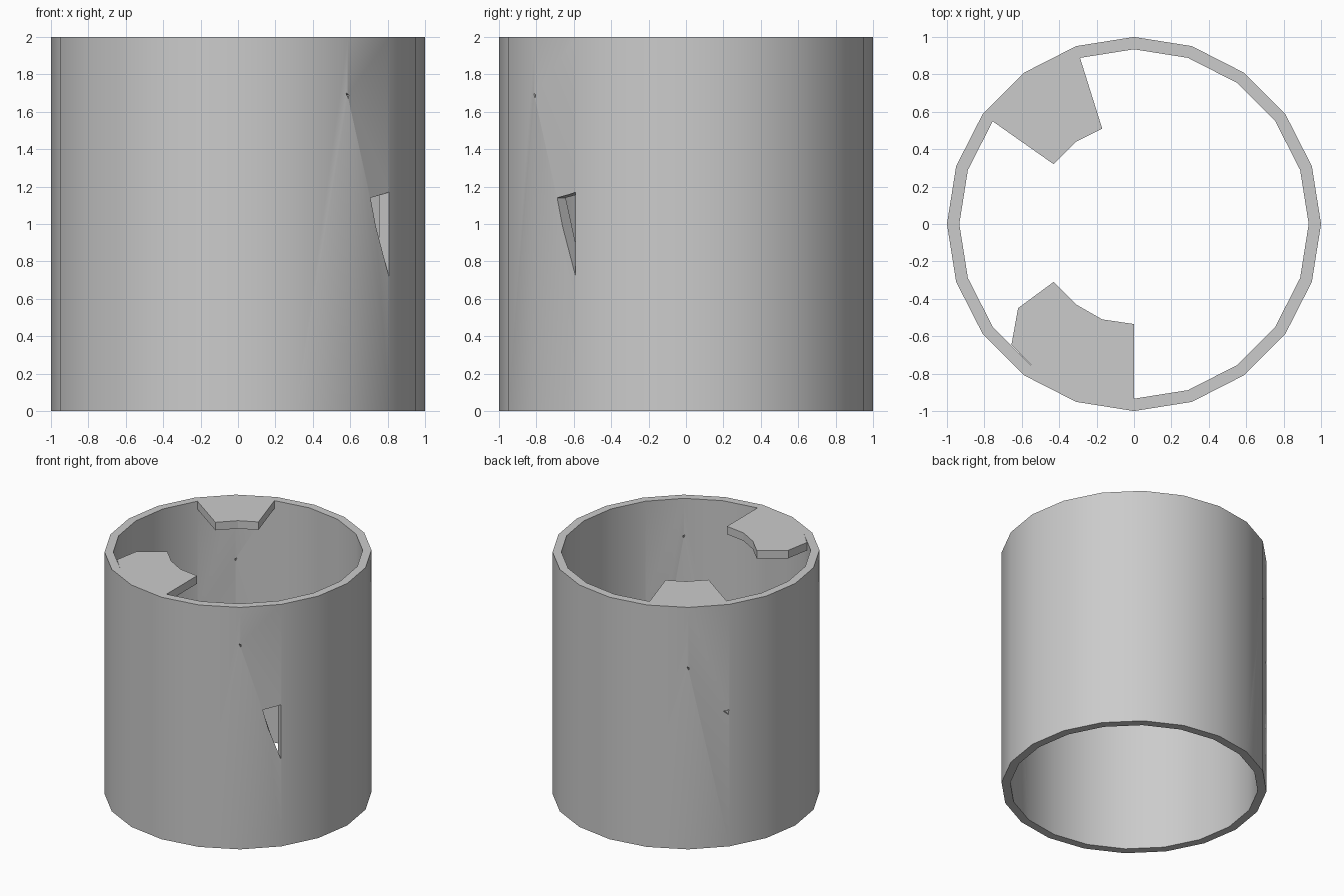
import bpy, bmesh
from math import cos, sin, radians

if "Cube" in bpy.data.objects:
    bpy.data.objects.remove(bpy.data.objects["Cube"])

SIDES, R_IN, T, H = 20, 0.934, 0.066, 2.0


def polar(r, deg):
    return (r * cos(radians(deg)), r * sin(radians(deg)))


def add_object(name, bm):
    bmesh.ops.recalc_face_normals(bm, faces=bm.faces)
    mesh = bpy.data.meshes.new(name)
    bm.to_mesh(mesh)
    bm.free()
    ob = bpy.data.objects.new(name, mesh)
    bpy.context.collection.objects.link(ob)
    return ob


def bridge(bm, a, b):
    n = len(a)
    for i in range(n):
        bm.faces.new((a[i], a[(i + 1) % n], b[(i + 1) % n], b[i]))


def prism(bm, low, high):
    a = [bm.verts.new(p) for p in low]
    b = [bm.verts.new(p) for p in high]
    bm.faces.new(a)
    bm.faces.new(b)
    bridge(bm, a, b)


# Open twenty-sided tube
bm = bmesh.new()
rings = [[bm.verts.new((*polar(r, 360 * i / SIDES), z)) for i in range(SIDES)]
         for r, z in ((1, 0), (1, H), (R_IN, H), (R_IN, 0))]
for k in range(4):
    bridge(bm, rings[k], rings[(k + 1) % 4])
wall = add_object("tube_wall", bm)

# Triangular holes in the wall, as (angle, z) corners
holes = [
    [(-44.2, 1.14), (-36.2, 1.17), (-36.2, 0.72)],
    [(-54.6, 1.70), (-53.6, 1.69), (-53.8, 1.67)],
    [(125.4, 1.51), (126.4, 1.50), (126.2, 1.48)],
    [(141.5, 1.12), (143.8, 1.13), (143.5, 1.09)],
]
bm = bmesh.new()
for tri in holes:
    prism(bm, *[[(*polar(r, a), z) for a, z in tri] for r in (0.8, 1.1)])
cutter = add_object("hole_cutter", bm)
cutter.hide_render = True
cutter.display_type = 'WIRE'
mod = wall.modifiers.new("holes", 'BOOLEAN')
mod.operation, mod.solver, mod.object = 'DIFFERENCE', 'EXACT', cutter

# Broken remnants of the top cap
tabs = {
    "back_cap_piece": [polar(R_IN, a) for a in (108, 126, 144)]
    + [(-0.43, 0.32), (-0.31, 0.44), (-0.17, 0.51)],
    "front_cap_piece": [polar(R_IN, a) for a in (270, 252, 234)]
    + [(-0.655, -0.645), (-0.62, -0.45), (-0.43, -0.31),
       (-0.31, -0.43), (-0.17, -0.51), (0, -0.535)],
}
for name, outline in tabs.items():
    bm = bmesh.new()
    prism(bm, *[[(x, y, z) for x, y in outline] for z in (H - T, H)])
    add_object(name, bm)

# Smooth wall with crisp rims
bpy.context.view_layer.objects.active = wall
wall.select_set(True)
bpy.ops.object.modifier_apply(modifier="holes")
bpy.ops.object.shade_smooth_by_angle(angle=radians(30))
